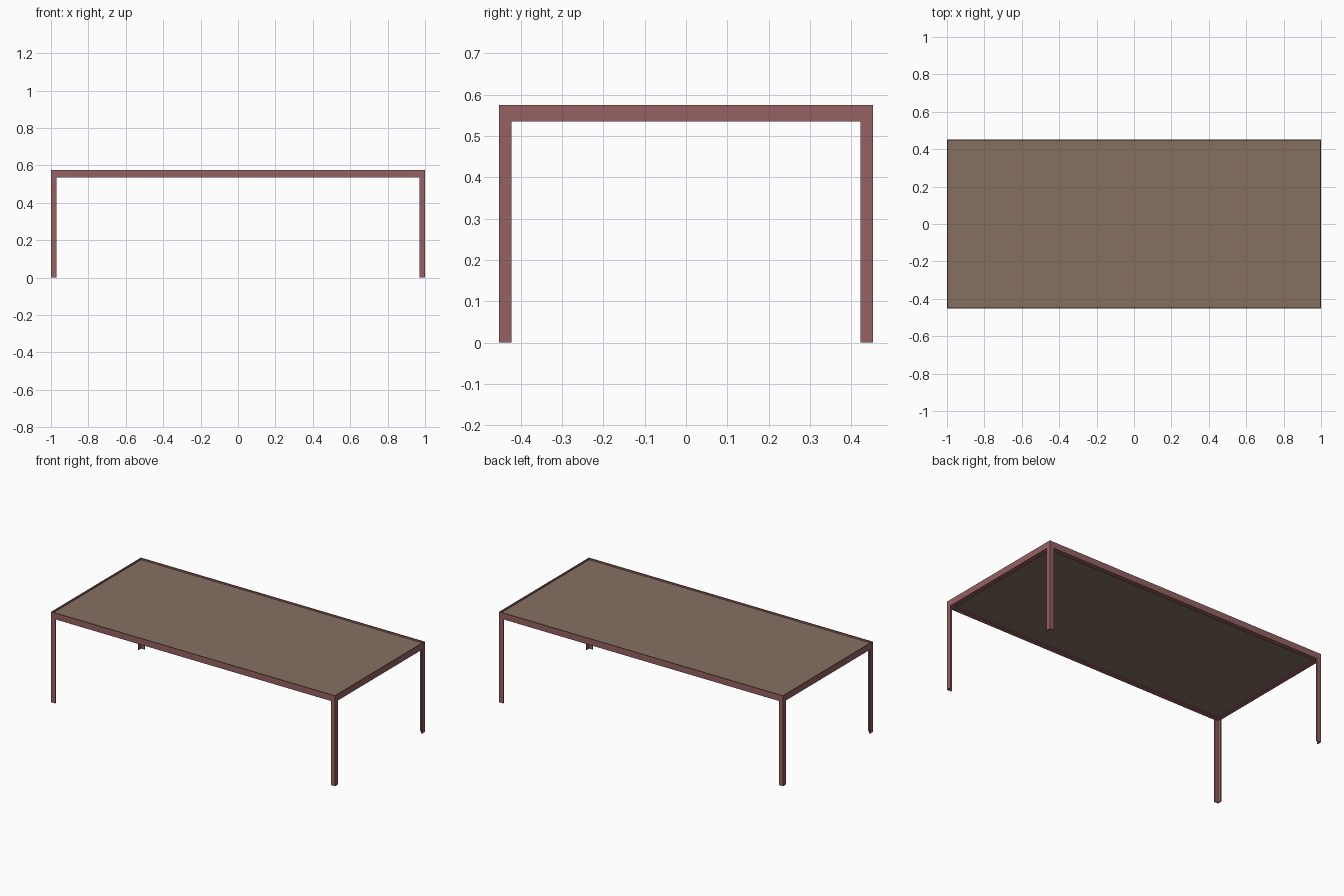
import bpy, bmesh

if "Cube" in bpy.data.objects:
    bpy.data.objects.remove(bpy.data.objects["Cube"])

HX, HY = 1.0, 0.452       # half length, half depth
TOP, RAIL = 0.575, 0.535  # top and bottom of the frame
W, T = 0.03, 0.006        # angle-iron flange width and thickness


def material(name, color):
    m = bpy.data.materials.new(name)
    m.diffuse_color = (*color, 1)
    m.use_nodes = True
    m.node_tree.nodes["Principled BSDF"].inputs["Base Color"].default_value = m.diffuse_color
    return m


def finish(name, bm, mat):
    bmesh.ops.recalc_face_normals(bm, faces=bm.faces)
    me = bpy.data.meshes.new(name)
    bm.to_mesh(me)
    bm.free()
    me.materials.append(mat)
    ob = bpy.data.objects.new(name, me)
    bpy.context.collection.objects.link(ob)
    return ob


metal = material("painted_metal", (0.30, 0.12, 0.12))
board = material("board", (0.24, 0.16, 0.12))

# Mitred angle-iron frame: L profile (inset, z) swept round the rectangle
profile = [(0, RAIL), (W, RAIL), (W, RAIL + T), (T, RAIL + T), (T, TOP), (0, TOP)]
bm = bmesh.new()
rings = [[bm.verts.new((sx * (HX - d), sy * (HY - d), z)) for d, z in profile]
         for sx, sy in ((-1, -1), (1, -1), (1, 1), (-1, 1))]
n = len(profile)
for i in range(4):
    a, b = rings[i], rings[(i + 1) % 4]
    for j in range(n):
        k = (j + 1) % n
        bm.faces.new((a[j], b[j], b[k], a[k]))
finish("top_frame", bm, metal)

# Table board resting on the lower flange, slightly below the rim
bm = bmesh.new()
bmesh.ops.create_cube(bm, size=1)
z0, z1 = RAIL + T, TOP - 0.01
for v in bm.verts:
    v.co = (v.co.x * 2 * (HX - T), v.co.y * 2 * (HY - T), z1 if v.co.z > 0 else z0)
finish("table_board", bm, board)

# Angle-iron legs, open towards the inside
section = [(0, 0), (W, 0), (W, T), (T, T), (T, W), (0, W)]
for side, sx in (("left", -1), ("right", 1)):
    for end, sy in (("front", -1), ("back", 1)):
        bm = bmesh.new()
        face = bm.faces.new([bm.verts.new((sx * (HX - a), sy * (HY - b), 0))
                             for a, b in section])
        ext = bmesh.ops.extrude_face_region(bm, geom=[face], use_keep_orig=True)
        bmesh.ops.translate(bm, vec=(0, 0, RAIL),
                            verts=[g for g in ext["geom"] if isinstance(g, bmesh.types.BMVert)])
        finish(f"{end}_{side}_leg", bm, metal)
